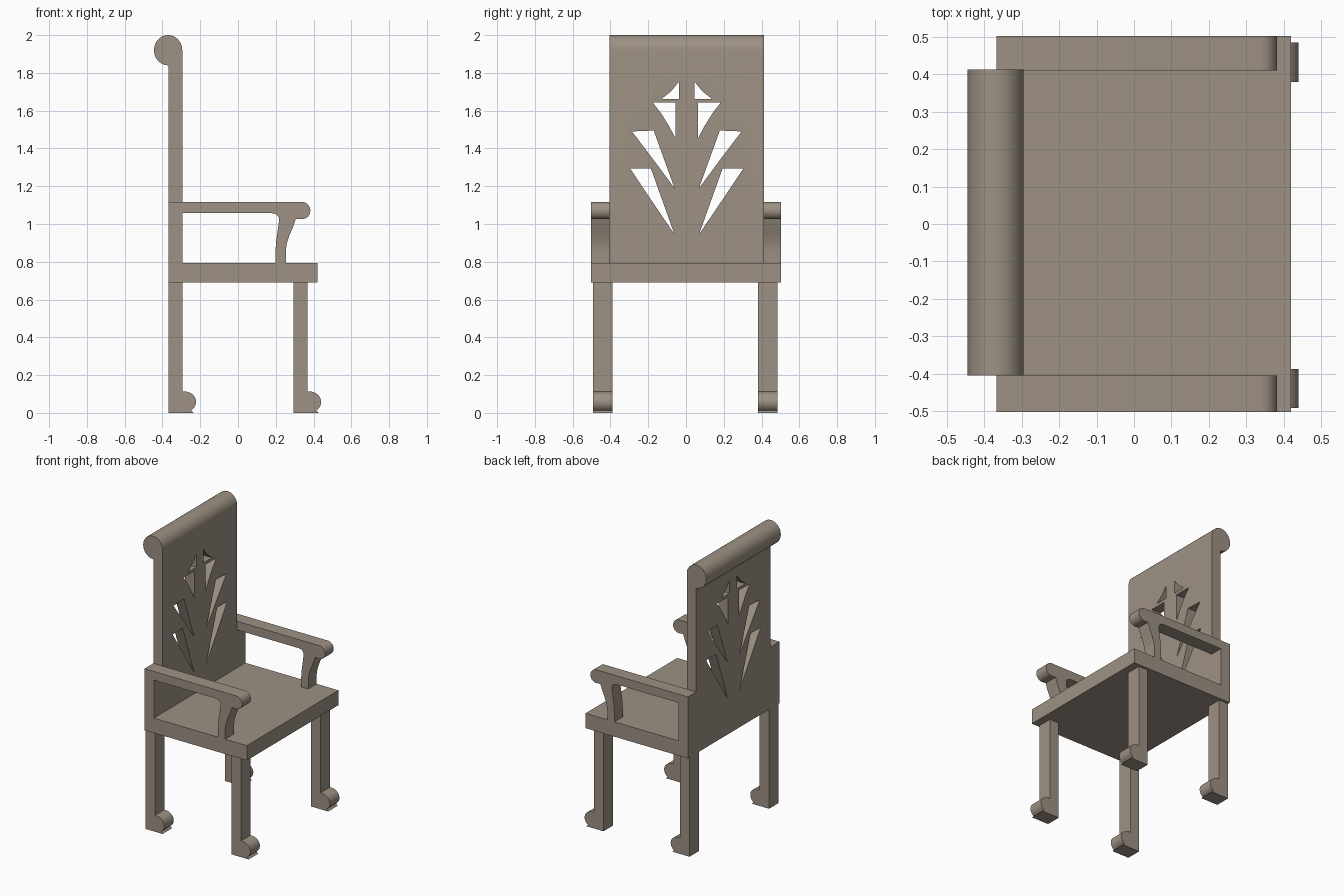
import bpy, bmesh, math

if "Cube" in bpy.data.objects:
    bpy.data.objects.remove(bpy.data.objects["Cube"])

wood = bpy.data.materials.new("taupe wood")
wood.diffuse_color = (0.34, 0.285, 0.23, 1)
wood.use_nodes = True
wood.node_tree.nodes["Principled BSDF"].inputs["Base Color"].default_value = wood.diffuse_color


def arc(cx, cz, rx, rz, a0, a1, n=12):
    """Points on an ellipse arc, angles in degrees."""
    return [(cx + rx * math.cos(math.radians(a0 + (a1 - a0) * i / n)),
             cz + rz * math.sin(math.radians(a0 + (a1 - a0) * i / n))) for i in range(n + 1)]


def prism(name, outlines, vec, place):
    """Extrude closed outlines along vec; place maps a 2D point to 3D."""
    bm = bmesh.new()
    for pts in outlines:
        face = bm.faces.new([bm.verts.new(place(*p)) for p in pts])
        ext = bmesh.ops.extrude_face_region(bm, geom=[face])
        verts = [v for v in ext["geom"] if isinstance(v, bmesh.types.BMVert)]
        bmesh.ops.translate(bm, verts=verts, vec=vec)
    bmesh.ops.recalc_face_normals(bm, faces=bm.faces)
    mesh = bpy.data.meshes.new(name)
    bm.to_mesh(mesh)
    bm.free()
    mesh.materials.append(wood)
    ob = bpy.data.objects.new(name, mesh)
    bpy.context.collection.objects.link(ob)
    return ob


def side_profile(name, pts, y0, y1):
    return prism(name, [pts], (0, y1 - y0, 0), lambda x, z: (x, y0, z))


def smooth(ob):
    bpy.ops.object.select_all(action='DESELECT')
    ob.select_set(True)
    bpy.context.view_layer.objects.active = ob
    bpy.ops.object.shade_smooth_by_angle(angle=math.radians(35))


# Seat slab
side_profile("seat", [(-0.367, 0.69), (0.42, 0.69), (0.42, 0.793), (-0.367, 0.793)], -0.503, 0.503)

# Legs with scrolled feet pointing forward
for row, x in (("back", -0.367), ("front", 0.295)):
    for side, y0, y1 in (("right", -0.492, -0.388), ("left", 0.38, 0.485)):
        foot = arc(x + 0.085, 0.058, 0.06, 0.055, -55, 90)
        pts = [(x, 0), (x + 0.132, 0)] + foot + [(x + 0.072, 0.113), (x + 0.072, 0.70), (x, 0.70)]
        smooth(side_profile(f"{row}_{side}_leg", pts, y0, y1))

# Armrests: rear post, rail, scrolled end and curved support in one outline
arm = [(-0.367, 0.785), (-0.295, 0.785), (-0.295, 1.057)]
arm += arc(0.18, 1.022, 0.038, 0.035, 90, 0, 6)
arm += [(0.212, 0.98), (0.202, 0.91), (0.198, 0.85), (0.198, 0.785),
        (0.253, 0.785), (0.253, 0.86), (0.259, 0.90), (0.272, 0.94), (0.29, 0.98), (0.306, 1.027)]
arm += arc(0.338, 1.071, 0.045, 0.046, -85, 90)
arm += [(-0.367, 1.117)]
for side, y0, y1 in (("right", -0.503, -0.405), ("left", 0.41, 0.503)):
    smooth(side_profile(f"{side}_armrest", arm, y0, y1))

# Backrest panel with rolled top
back = [(-0.367, 0.785), (-0.295, 0.785)]
back += arc(-0.370, 1.92, 0.075, 0.08, 0, 270, 28)
back += [(-0.367, 1.835)]
panel = side_profile("backrest", back, -0.405, 0.413)

# Leaf-shaped openings, mirrored about the middle
leaves = [
    [(0.065, 0.945), (0.19, 1.295), (0.30, 1.295), (0.19, 1.13)],
    [(0.065, 1.19), (0.175, 1.495), (0.29, 1.49), (0.18, 1.345)],
    [(0.06, 1.455), (0.06, 1.643), (0.18, 1.643), (0.135, 1.585), (0.095, 1.52)],
    [(0.04, 1.663), (0.04, 1.755), (0.08, 1.705), (0.132, 1.663)],
]
outlines = leaves + [[(-y, z) for y, z in leaf] for leaf in leaves]
cutter = prism("leaf_cutter", outlines, (0.3, 0, 0), lambda y, z: (-0.48, y + 0.004, z))
cutter.hide_render = True
mod = panel.modifiers.new("leaf openings", 'BOOLEAN')
mod.operation = 'DIFFERENCE'
mod.solver = 'EXACT'
mod.object = cutter
bpy.context.view_layer.objects.active = panel
bpy.ops.object.modifier_apply(modifier=mod.name)
bpy.data.objects.remove(cutter)
smooth(panel)
